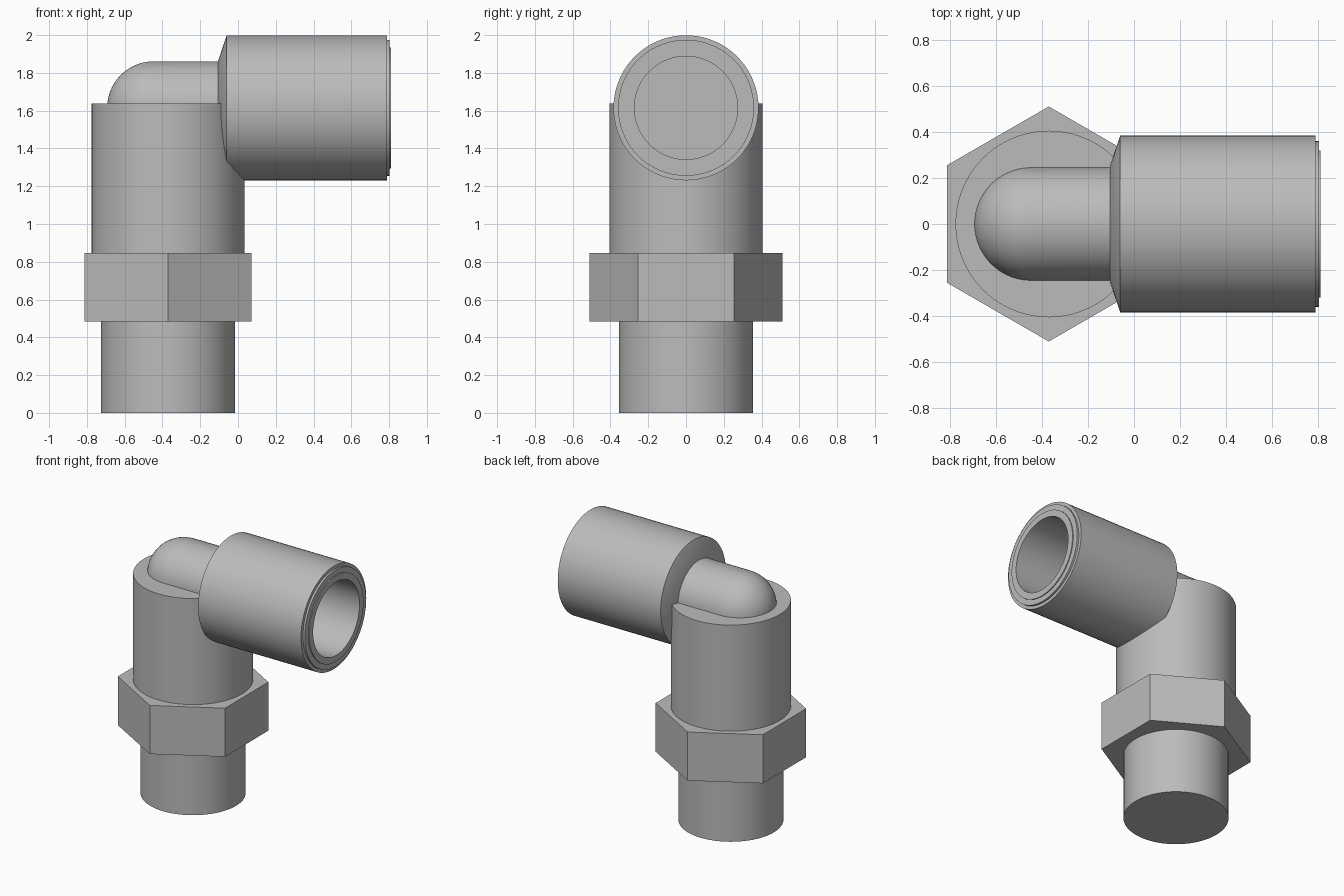
import bpy, bmesh
from math import pi, sin, cos, radians
from mathutils import Matrix

cube = bpy.data.objects.get("Cube")
if cube:
    bpy.data.objects.remove(cube, do_unlink=True)

grey = bpy.data.materials.new("satin_grey")
grey.use_nodes = True
COLOUR = (0.5, 0.5, 0.5, 1)
grey.diffuse_color = COLOUR
grey.node_tree.nodes["Principled BSDF"].inputs["Base Color"].default_value = COLOUR

STEM_X = -0.37      # axis of the upright stem
ARM_Z = 1.615       # axis of the horizontal arm


def lathe(name, profile, matrix, sides=72, start=0.0):
    """Revolve (radius, height) points about z, then place with the matrix."""
    bm = bmesh.new()
    rings = []
    for r, h in profile:
        if r < 1e-6:
            rings.append([bm.verts.new((0, 0, h))])
        else:
            angles = [start + 2 * pi * i / sides for i in range(sides)]
            rings.append([bm.verts.new((r * cos(a), r * sin(a), h)) for a in angles])
    for a, b in zip(rings, rings[1:]):
        for i in range(sides):
            j = (i + 1) % sides
            if len(a) == 1:
                bm.faces.new((a[0], b[j], b[i]))
            elif len(b) == 1:
                bm.faces.new((a[i], a[j], b[0]))
            else:
                bm.faces.new((a[i], a[j], b[j], b[i]))
    # flat end caps for open profiles
    for ring in (rings[0], rings[-1]):
        if len(ring) > 1:
            bm.faces.new(ring)
    bmesh.ops.recalc_face_normals(bm, faces=bm.faces)
    bm.transform(matrix)
    mesh = bpy.data.meshes.new(name)
    bm.to_mesh(mesh)
    bm.free()
    mesh.materials.append(grey)
    obj = bpy.data.objects.new(name, mesh)
    bpy.context.collection.objects.link(obj)
    bpy.ops.object.select_all(action='DESELECT')
    obj.select_set(True)
    bpy.context.view_layer.objects.active = obj
    bpy.ops.object.shade_smooth_by_angle(angle=radians(20))
    return obj


# Upright stem: spigot, hexagonal nut and main body
upright = Matrix.Translation((STEM_X, 0, 0))
lathe("threaded_spigot", [(0.355, 0), (0.355, 0.5)], upright)
lathe("hex_nut", [(0.51, 0.485), (0.51, 0.847)], upright, sides=6, start=pi / 2)
lathe("main_body", [(0.405, 0.83), (0.405, 1.637)], upright)

# Horizontal arm along +x: domed elbow tube
along_x = Matrix.Translation((0, 0, ARM_Z)) @ Matrix.Rotation(pi / 2, 4, 'Y')
R = 0.246
DOME_X = -0.447
dome = [(R * sin(t), DOME_X - R * cos(t)) for t in (pi / 2 * i / 14 for i in range(15))]
lathe("elbow_tube", dome + [(R, -0.08)], along_x)

# Push-in sleeve: tapered shoulder, barrel, stepped collar and blind bore
sleeve = [
    (0, -0.105), (0.25, -0.105), (0.384, -0.06),    # shoulder
    (0.384, 0.788), (0.36, 0.788),                  # barrel
    (0.36, 0.803), (0.32, 0.803), (0.32, 0.81),     # stepped collar
    (0.273, 0.81), (0.273, 0.1), (0, 0.1),          # bore
]
lathe("push_in_sleeve", sleeve, along_x)
